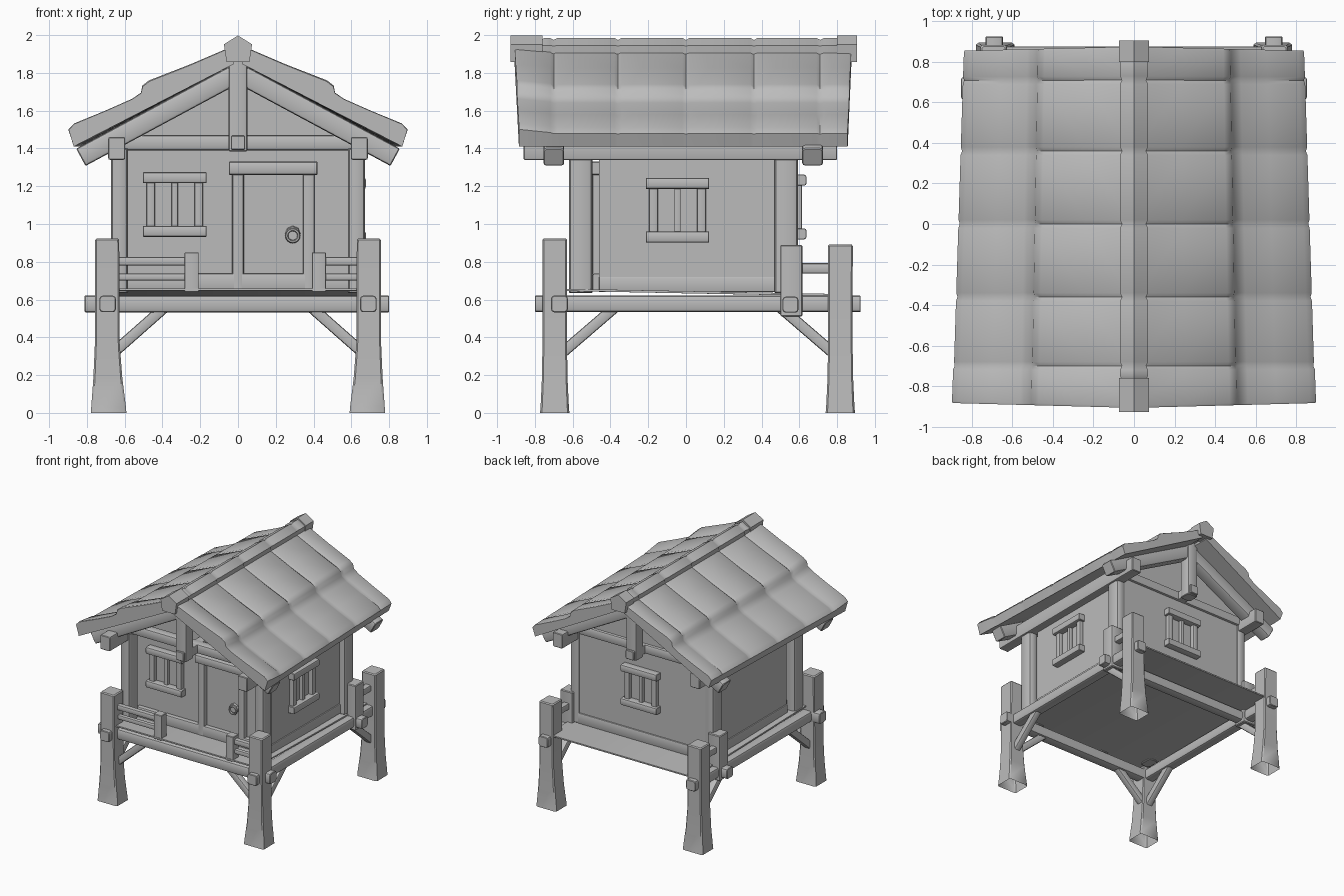
import bpy, bmesh, math
from mathutils import Vector, Matrix

cube = bpy.data.objects.get("Cube")
if cube:
    bpy.data.objects.remove(cube)

grey = bpy.data.materials.new("plain_grey")
grey.use_nodes = True
COLOUR = (0.5, 0.5, 0.5, 1)
grey.diffuse_color = COLOUR
grey.node_tree.nodes["Principled BSDF"].inputs["Base Color"].default_value = COLOUR


def finish(name, bm, angle=35):
    """Turn a bmesh into a shaded object."""
    bmesh.ops.recalc_face_normals(bm, faces=bm.faces)
    mesh = bpy.data.meshes.new(name)
    bm.to_mesh(mesh)
    bm.free()
    mesh.materials.append(grey)
    obj = bpy.data.objects.new(name, mesh)
    bpy.context.collection.objects.link(obj)
    bpy.ops.object.select_all(action='DESELECT')
    obj.select_set(True)
    bpy.context.view_layer.objects.active = obj
    bpy.ops.object.shade_smooth_by_angle(angle=math.radians(angle))
    return obj


def beam(name, a, b, w, h=None, bevel=0.2):
    """Timber from a to b, w wide and h deep, with rounded long edges and crisp ends."""
    h = h or w
    a, b = Vector(a), Vector(b)
    d = b - a
    side = Vector((0, 0, 1)).cross(d)
    side = side.normalized() if side.length > 1e-5 else Vector((1, 0, 0))
    up = d.normalized().cross(side)
    rot = Matrix((side, up, d.normalized())).transposed().to_4x4()
    bm = bmesh.new()
    bmesh.ops.create_cube(bm, size=1, matrix=Matrix.Diagonal((w, h, d.length, 1)))
    long_edges = [e for e in bm.edges if abs(e.verts[0].co.z - e.verts[1].co.z) > 1e-4]
    bmesh.ops.bevel(bm, geom=long_edges, offset=min(w, h) * bevel, segments=2,
                    profile=0.5, affect='EDGES')
    rims = [e for e in bm.edges if abs(e.verts[0].co.z - e.verts[1].co.z) < 1e-4]
    bmesh.ops.bevel(bm, geom=rims, offset=min(w, h) * 0.05, segments=1, affect='EDGES')
    bm.transform(Matrix.Translation((a + b) / 2) @ rot)
    return finish(name, bm, 40)


def loft(name, rings, cap=True, angle=35):
    """Skin a list of equal closed rings."""
    bm = bmesh.new()
    rows = [[bm.verts.new(p) for p in ring] for ring in rings]
    for r, s in zip(rows, rows[1:]):
        for i in range(len(r)):
            j = (i + 1) % len(r)
            bm.faces.new((r[i], r[j], s[j], s[i]))
    if cap:
        bm.faces.new(rows[0])
    bm.faces.new(rows[-1])
    return finish(name, bm, angle)


def tiled(name, profile, core, front, back, notch, mirror=1, taper=0.0, lift=0.0, flare=1.0):
    """Sweep a profile along y, shrinking it towards its core line at every tile joint."""
    stations = [(front, 0.92), (front + 0.012, 1)]
    for j in (-0.7, -0.36, 0, 0.36, 0.71):
        stations += [(j - 0.02, 1), (j, notch), (j + 0.02, 1)]
    stations += [(back - 0.012, 1), (back, 0.92)]
    a, b = Vector(core[0]), Vector(core[1])
    rings = []
    for y, s in stations:
        end = max(0, min(1, (-0.68 - y) / 0.2))
        k = (1 - taper * (y + 0.9)) * (1 if -0.7 < y else flare)
        ring = []
        for p in map(Vector, profile):
            t = (p - a).dot(b - a) / (b - a).length_squared
            c = a + (b - a) * max(0, min(1, t))
            above = p.y > c.y
            # Only the upper side is grooved and curls up; the underside stays flat
            q = c + (p - c) * (s if above else 1)
            # Eaves sit slightly behind the ridge at both ends
            bow = 0.026 * abs(q.x) * max(0, abs(y) - 0.7) / 0.2
            ring.append((mirror * k * q.x, y - math.copysign(bow, y),
                         q.y + (lift * end if above else 0)))
        rings.append(ring)
    return loft(name, rings, angle=48)


# House body with gables
outline = [(-0.62, 0.65), (0.62, 0.65), (0.62, 1.46), (0, 1.81), (-0.62, 1.46)]
loft("house_walls", [[(x, y, z) for x, z in outline] for y in (-0.46, 0.58)])

# Thin deck, a little lower at the back
beam("deck", (0, -0.73, 0.653), (0, 0.875, 0.622), 1.36, 0.012, 0.05)

# Parts repeated on the left and right
for side, s in (("left", 1), ("right", -1)):
    # Flared main posts, open underneath
    for end, y, top in (("front", -0.695, 0.922), ("back", 0.817, 0.892)):
        levels = ((0, 0.685, 0.094, 0.078), (0.03, 0.685, 0.092, 0.075),
                  (0.18, 0.689, 0.077, 0.068), (0.36, 0.692, 0.066, 0.065),
                  (top - 0.008, 0.693, 0.064, 0.066), (top, 0.693, 0.057, 0.059))
        rings = []
        for z, x, a, b in levels:
            rings.append([(s * x + u * a, y + v * b, z) for u, v in
                          ((-1, -0.88), (-0.88, -1), (0.88, -1), (1, -0.88),
                           (1, 0.88), (0.88, 1), (-0.88, 1), (-1, 0.88))])
        loft(f"{side}_{end}_main_post", rings, cap=False, angle=40)
        inward = 1 if y < 0 else -1
        beam(f"{side}_{end}_side_brace", (s * 0.69, y + inward * 0.03, 0.31),
             (s * 0.69, y + inward * 0.32, 0.56), 0.058)
    beam(f"{side}_front_brace", (s * 0.67, -0.67, 0.31), (s * 0.37, -0.67, 0.575), 0.058)
    beam(f"{side}_short_post", (s * 0.69, 0.558, 0.51), (s * 0.69, 0.558, 0.89), 0.115, bevel=0.1)
    beam(f"{side}_floor_beam", (s * 0.69, -0.8, 0.577), (s * 0.69, 0.925, 0.577), 0.088)
    beam(f"{side}_back_rail", (s * 0.69, 0.56, 0.765), (s * 0.69, 0.82, 0.765), 0.055)

    # Wall posts, sill and roof timbers
    for end, y in (("front", -0.557), ("back", 0.53)):
        beam(f"{side}_{end}_wall_post", (s * 0.627, y, 0.635), (s * 0.627, y, 1.4), 0.09, 0.125, 0.3)
    beam(f"{side}_sill", (s * 0.615, -0.46, 0.68), (s * 0.615, 0.57, 0.68), 0.03, 0.08)
    beam(f"{side}_eave_beam", (s * 0.642, -0.86, 1.40), (s * 0.642, 0.8, 1.40), 0.09, 0.12, 0.1)
    for end, y in (("front", -0.7), ("back", 0.67)):
        beam(f"{side}_{end}_rafter", (s * 0.832, y, 1.353), (0, y, 1.80), 0.11, 0.104, 0.15)

    # Roof slope with two courses of tiles
    slope = [(0.02, 1.925), (0.25, 1.826), (0.47, 1.74), (0.505, 1.712), (0.512, 1.675),
             (0.56, 1.642), (0.7, 1.58), (0.865, 1.512), (0.895, 1.48), (0.866, 1.41),
             (0.02, 1.848)]
    tiled(f"{side}_roof_tiles", slope, [(0.03, 1.875), (0.86, 1.46)], -0.908, 0.876, 0.8,
          s, 0.035, 0.02, 1.004)

    # Front railing
    post_x = 0.428 if s > 0 else -0.245
    beam(f"{side}_railing_post", (post_x, -0.69, 0.64), (post_x, -0.69, 0.85), 0.074, bevel=0.1)
    for label, z, w in (("top", 0.803, 0.044), ("low", 0.72, 0.036)):
        beam(f"{side}_{label}_railing", (post_x, -0.69, z), (s * 0.67, -0.69, z), w)

# Ridge cap
ridge = [(0, 1.985), (0.069, 1.946), (0.056, 1.868), (-0.056, 1.868), (-0.069, 1.946)]
tiled("ridge_cap", ridge, [(-0.01, 1.92), (0.01, 1.92)], -0.76, 0.81, 0.84)
for end, y0, y1 in (("front", -0.928, -0.76), ("back", 0.8, 0.905)):
    loft(f"{end}_ridge_end", [[(x * 1.08, y, 1.92 + (z - 1.92) * 1.2) for x, z in ridge]
                              for y in (y0, y1)])

# Cross beams
beam("front_floor_beam", (-0.812, -0.67, 0.577), (0.8, -0.67, 0.577), 0.09)
beam("back_floor_beam", (-0.8, 0.553, 0.573), (0.8, 0.553, 0.573), 0.085)
beam("centre_beam", (0, -0.78, 1.43), (0, 0.755, 1.43), 0.075, bevel=0.1)
for end, y, king in (("front", -0.557, -0.715), ("back", 0.56, 0.685)):
    beam(f"{end}_tie_beam", (-0.63, y, 1.43), (0.63, y, 1.43), 0.08)
    beam(f"{end}_king_post", (0, king, 1.385), (0, king, 1.88), 0.1, bevel=0.15)
beam("front_sill", (-0.6, -0.47, 0.69), (0.6, -0.47, 0.69), 0.05, 0.095)
beam("back_sill", (-0.6, 0.575, 0.675), (0.6, 0.575, 0.675), 0.03, 0.09)


def window(name, centre, across, out):
    """Barred window on a wall point, with directions along and out of the wall."""
    c, u, n = Vector(centre), Vector(across), Vector(out)
    up = Vector((0, 0, 1))
    for label, z in (("head", 0.142), ("ledge", -0.142)):
        p = c + up * z + n * 0.02
        beam(f"{name}_{label}", p - u * 0.168, p + u * 0.168, 0.075, 0.058)
    for i, (t, w) in enumerate(((-0.127, 0.046), (0, 0.034), (0.127, 0.046))):
        p = c + u * t + n * 0.012
        beam(f"{name}_bar_{i + 1}", p - up * 0.14, p + up * 0.14, w)


window("front_window", (-0.335, -0.46, 1.103), (1, 0, 0), (0, -1, 0))
window("side_window", (0.62, -0.045, 1.073), (0, 1, 0), (1, 0, 0))
window("back_window", (0, 0.58, 1.09), (1, 0, 0), (0, 1, 0))

# Door frame and ring handle
beam("door_lintel", (-0.048, -0.475, 1.295), (0.42, -0.475, 1.295), 0.075, 0.07)
for side, x in (("right", 0), ("left", 0.375)):
    beam(f"door_{side}_jamb", (x, -0.465, 0.65), (x, -0.465, 1.28), 0.062)

bm = bmesh.new()
bmesh.ops.create_cone(bm, cap_ends=True, segments=8, radius1=0.042, radius2=0.036, depth=0.02,
                      matrix=Matrix.Translation((0.29, -0.465, 0.95)) @ Matrix.Rotation(math.pi / 2, 4, 'X'))
finish("handle_plate", bm)
bpy.ops.mesh.primitive_torus_add(location=(0.29, -0.482, 0.938), rotation=(math.pi / 2, 0, 0),
                                 major_radius=0.032, minor_radius=0.008,
                                 major_segments=16, minor_segments=6)
ring = bpy.context.object
ring.name = "handle_ring"
ring.data.materials.append(grey)
bpy.ops.object.shade_smooth_by_angle(angle=math.radians(60))
